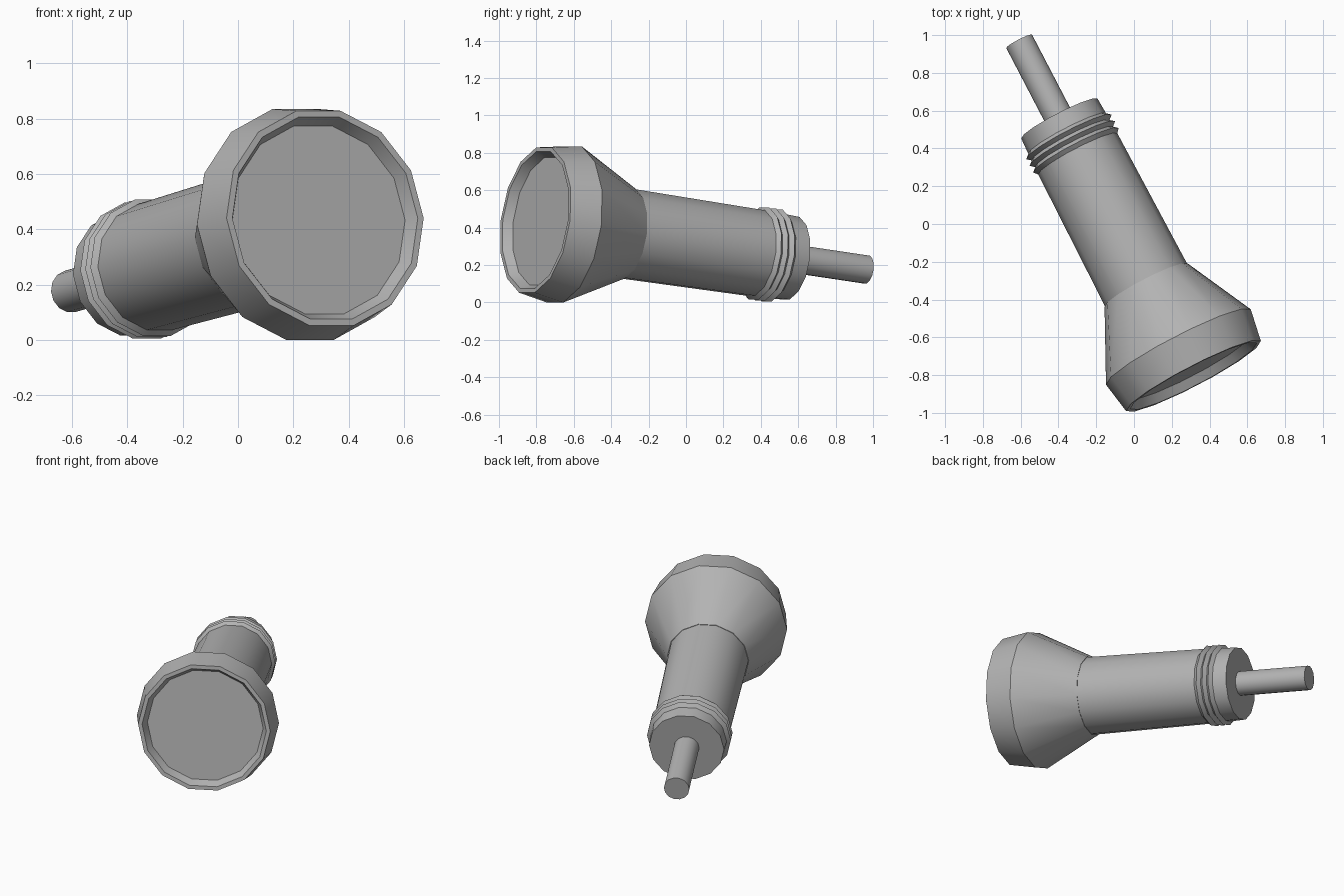
import bpy, bmesh, math
from mathutils import Vector

cube = bpy.data.objects.get("Cube")
if cube:
    bpy.data.objects.remove(cube, do_unlink=True)

grey = bpy.data.materials.new("plain grey")
grey.use_nodes = True
colour = (0.45, 0.45, 0.45, 1)
grey.diffuse_color = colour
grey.node_tree.nodes["Principled BSDF"].inputs["Base Color"].default_value = colour

# The torch lies along one axis, from the lens rim back to the tail tip
FRONT = Vector((0.315, -0.805, 0.44))
TAIL = Vector((-0.608, 0.967, 0.175))
AXIS = (TAIL - FRONT).normalized()
LENGTH = (TAIL - FRONT).length
TURN = AXIS.to_track_quat('Z', 'Y')
SIDES = 14


def lathe(name, profile):
    """Spin (distance, radius) points about the axis; radius 0 closes an end."""
    bm = bmesh.new()
    rings = []
    for t, r in profile:
        count = SIDES if r > 0 else 1
        ring = []
        for i in range(count):
            a = math.tau * i / SIDES
            ring.append(bm.verts.new((r * math.cos(a), r * math.sin(a), t)))
        rings.append(ring)
    for a, b in zip(rings, rings[1:]):
        if len(a) == 1:
            bm.faces.new(b)
        elif len(b) == 1:
            bm.faces.new(a)
        else:
            for i in range(SIDES):
                j = (i + 1) % SIDES
                bm.faces.new((a[i], a[j], b[j], b[i]))
    loose = [v for v in bm.verts if not v.link_faces]
    bmesh.ops.delete(bm, geom=loose, context='VERTS')
    bmesh.ops.recalc_face_normals(bm, faces=bm.faces)
    mesh = bpy.data.meshes.new(name)
    bm.to_mesh(mesh)
    bm.free()
    mesh.materials.append(grey)
    obj = bpy.data.objects.new(name, mesh)
    obj.location = FRONT
    obj.rotation_mode = 'QUATERNION'
    obj.rotation_quaternion = TURN
    bpy.context.collection.objects.link(obj)
    bpy.ops.object.select_all(action='DESELECT')
    obj.select_set(True)
    bpy.context.view_layer.objects.active = obj
    bpy.ops.object.shade_smooth_by_angle(angle=math.radians(30))
    return obj


# Flared head with a thin rim and a recessed flat lens
lathe("lamp_head", [(0.05, 0), (0.05, 0.352), (0.0, 0.378), (0.0, 0.402),
                    (0.175, 0.432), (0.548, 0.248), (0.548, 0)])

# Slightly tapered handle
lathe("handle", [(0.54, 0), (0.54, 0.245), (1.35, 0.236), (1.35, 0)])

# End cap with three pointed grip ridges
cap = [(1.335, 0), (1.335, 0.234)]
for k in range(3):
    t = 1.36 + 0.04 * k
    cap += [(t, 0.255), (t + 0.02, 0.232)]
cap += [(1.55, 0.228), (1.55, 0)]
lathe("end_cap", cap)

# Thin tail rod
lathe("tail_rod", [(1.54, 0), (1.54, 0.077), (LENGTH, 0.077), (LENGTH, 0)])
